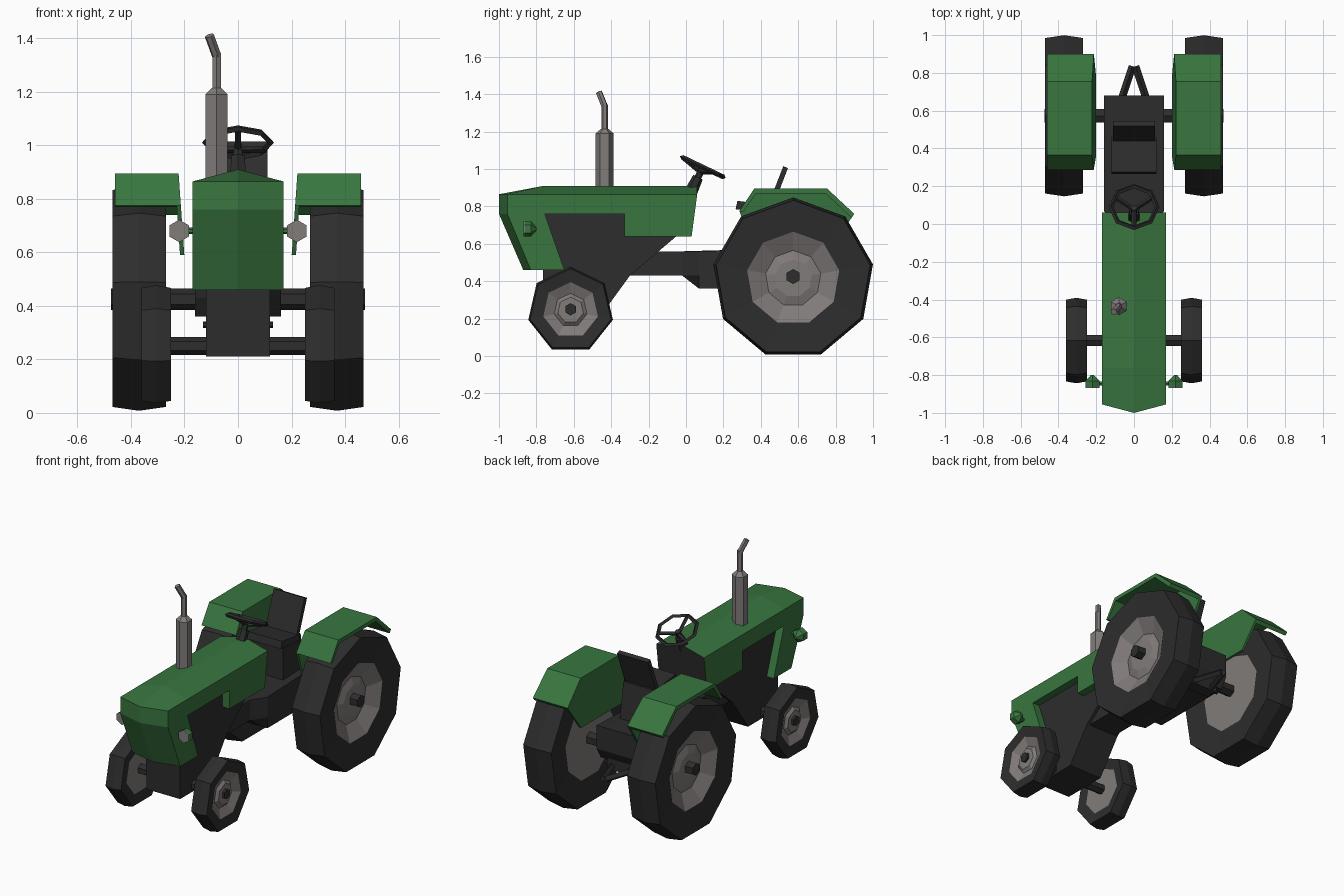
import bpy, bmesh, math
from mathutils import Vector

cube = bpy.data.objects.get("Cube")
if cube:
    bpy.data.objects.remove(cube)


def material(name, rgb):
    m = bpy.data.materials.new(name)
    m.use_nodes = True
    m.diffuse_color = (*rgb, 1)
    bsdf = next(n for n in m.node_tree.nodes if n.type == 'BSDF_PRINCIPLED')
    bsdf.inputs["Base Color"].default_value = (*rgb, 1)
    bsdf.inputs["Roughness"].default_value = 0.8
    return m


GREEN = material("paint green", (0.04, 0.18, 0.05))
DARK = material("dark rubber", (0.026, 0.026, 0.026))
GREY = material("warm grey metal", (0.22, 0.2, 0.195))


def finish(name, bm, mats, mirror=False):
    bmesh.ops.recalc_face_normals(bm, faces=bm.faces)
    me = bpy.data.meshes.new(name)
    bm.to_mesh(me)
    bm.free()
    ob = bpy.data.objects.new(name, me)
    bpy.context.collection.objects.link(ob)
    for m in mats:
        me.materials.append(m)
    if mirror:
        ob.modifiers.new("Mirror", 'MIRROR')
    return ob


def loft(name, rings, *mats):
    """Join side profiles (y, z) placed at x positions, mirrored across x = 0."""
    bm = bmesh.new()
    loops = [[bm.verts.new((x, y, z)) for y, z in prof] for x, prof in rings]
    n = len(loops[0])
    for a, b in zip(loops, loops[1:]):
        for i in range(n):
            j = (i + 1) % n
            bm.faces.new((a[i], a[j], b[j], b[i]))
    bm.faces.new(loops[-1])
    if rings[0][0] > 0:
        bm.faces.new(loops[0])
    return finish(name, bm, mats, True)


def rod(name, p, q, r1, r2, n, mat, mirror=False):
    p, q = Vector(p), Vector(q)
    d = q - p
    bm = bmesh.new()
    bmesh.ops.create_cone(bm, cap_ends=True, segments=n, radius1=r1, radius2=r2, depth=d.length)
    rot = d.to_track_quat('Z', 'Y').to_matrix()
    for v in bm.verts:
        v.co = rot @ v.co + (p + q) / 2
    return finish(name, bm, [mat], mirror)


def wheel(name, centre, sides, profile):
    """Revolve (radius, x offset, material of the band that follows) around the axle."""
    bm = bmesh.new()
    cx, cy, cz = centre
    loops = []
    for r, x, _ in profile:
        loops.append([bm.verts.new((cx + x, cy + r * math.sin(math.tau * i / sides),
                                    cz + r * math.cos(math.tau * i / sides))) for i in range(sides)])
    for (a, b), (_, _, m) in zip(zip(loops, loops[1:]), profile):
        for i in range(sides):
            j = (i + 1) % sides
            bm.faces.new((a[i], a[j], b[j], b[i])).material_index = m
    for loop in (loops[0], loops[-1]):
        bm.faces.new(loop).material_index = 1
    return finish(name, bm, [DARK, GREY], True)


# Hood with centre ridge, pointed nose and side cut-out
lower = [(-0.65, 0.46), (-0.755, 0.76), (-0.33, 0.76), (-0.33, 0.64), (0.03, 0.64)]
ridge = [(0.06, 0.91), (-0.76, 0.91), (-1, 0.865), (-1, 0.76), (-0.87, 0.46)]
edge = [(0.06, 0.865), (-0.76, 0.865), (-0.955, 0.865), (-0.955, 0.76), (-0.83, 0.46)]
hood = loft("hood", [(0, lower + ridge), (0.17, lower + edge)], GREEN, DARK)
for f in hood.data.polygons:
    if f.center.y > 0.02:
        f.material_index = 1

# Engine, gearbox and rear housing
loft("engine", [(0, e := [(-0.77, 0.78), (-0.76, 0.21), (-0.46, 0.21), (-0.3, 0.43),
                          (-0.04, 0.65), (-0.04, 0.78)]), (0.12, e)], DARK)
loft("gearbox", [(0, g := [(-0.4, 0.43), (0, 0.43), (0, 0.56), (-0.4, 0.56)]), (0.1, g)], DARK)
back = [(0.07, 0.36), (0.64, 0.36), (0.68, 0.43), (0.68, 0.58)]
inner = [(-0.02, 0.56), (-0.02, 0.43)] + back
outer = [(0.07, 0.56), (0.07, 0.43)] + back
loft("rear_housing", [(0, inner), (0.1, inner), (0.16, outer)], DARK)

# Seat
loft("seat_base", [(0, b := [(0.3, 0.55), (0.52, 0.55), (0.48, 0.8), (0.3, 0.8)]), (0.11, b)], DARK)
loft("seat_cushion", [(0, c := [(0.265, 0.785), (0.46, 0.765), (0.46, 0.805), (0.275, 0.83)]),
                      (0.12, c)], DARK)
loft("seat_back", [(0, s := [(0.425, 0.77), (0.455, 0.77), (0.545, 1.005), (0.52, 1.015)]),
                   (0.11, s)], DARK)

# Wheels
rear = (0.37, 0.573, 0.415)
front = (0.305, -0.617, 0.245)
wheel("rear_wheels", rear, 9, [
    (0.25, -0.085, 0), (0.418, -0.1, 0), (0.433, 0, 0), (0.418, 0.1, 0),
    (0.25, 0.085, 1), (0.15, 0.035, 1), (0.1, 0.05, 1), (0.04, 0.05, 1)])
wheel("front_wheels", front, 7, [
    (0.15, -0.045, 0), (0.222, -0.055, 0), (0.232, 0, 0), (0.222, 0.055, 0),
    (0.15, 0.045, 1), (0.09, 0.02, 1), (0.07, 0.035, 1), (0.03, 0.035, 1)])

# Axles and hubs
rod("rear_axle", (-0.475, 0.573, 0.425), (0.475, 0.573, 0.425), 0.04, 0.04, 6, DARK)
rod("front_axle", (-0.355, -0.617, 0.25), (0.355, -0.617, 0.25), 0.033, 0.033, 6, DARK)

# Fenders: bent sheet plus inner plate leaning toward the seat
top = [(0.285, 0.775), (0.365, 0.895), (0.755, 0.895), (0.9, 0.76)]
under = [(0.885, 0.74), (0.745, 0.87), (0.375, 0.87), (0.305, 0.77)]
loft("fender_tops", [(0.225, top + under), (0.46, top + under)], GREEN)
plate = top + [(0.78, 0.59), (0.36, 0.59)]
sides = loft("fender_sides", [(0.222, plate), (0.238, plate)], GREEN)
for v in sides.data.vertices:
    v.co.x -= (0.895 - v.co.z) * 0.07

# Headlights
hl = Vector((0.22, 0, 0.68))
at = lambda y: hl + Vector((0, y, 0))
rod("headlight_lenses", at(-0.868), at(-0.862), 0.042, 0.042, 6, GREY, True)
rod("headlight_rims", at(-0.862), at(-0.83), 0.042, 0.042, 6, GREEN, True)
rod("headlight_shells", at(-0.83), at(-0.8), 0.042, 0.01, 6, GREEN, True)
rod("headlight_arms", (0.16, -0.845, 0.68), (0.2, -0.845, 0.68), 0.012, 0.012, 6, GREEN, True)

# Exhaust
ex = lambda z: (-0.08, -0.435, z)
rod("exhaust_muffler", ex(0.86), ex(1.19), 0.048, 0.048, 6, GREY)
rod("exhaust_collar", ex(1.19), ex(1.215), 0.048, 0.02, 6, GREY)
rod("exhaust_pipe", ex(1.2), ex(1.345), 0.018, 0.018, 6, GREY)
rod("exhaust_tip", ex(1.335), (-0.107, -0.465, 1.41), 0.018, 0.018, 6, GREY)

# Steering wheel
tilt = -0.447
hub = Vector((0, 0.09, 1.01))
axis = Vector((0, -math.sin(tilt), math.cos(tilt)))
bpy.ops.mesh.primitive_torus_add(major_segments=8, minor_segments=4, major_radius=0.122,
                                 minor_radius=0.013, location=hub, rotation=(tilt, 0, 0))
ring = bpy.context.object
ring.name = "steering_wheel"
ring.data.materials.append(DARK)
down = Vector((0, math.cos(tilt), math.sin(tilt)))
for k in range(3):
    a = math.tau * k / 3 + math.pi
    tip = hub + 0.12 * (Vector((math.sin(a), 0, 0)) + down * math.cos(a))
    rod(f"steering_spoke_{k + 1}", hub - axis * 0.03, tip, 0.012, 0.012, 4, DARK)
rod("steering_column", hub - axis * 0.18, hub - axis * 0.01, 0.02, 0.018, 6, DARK)
rod("steering_boot", hub - axis * 0.16, hub - axis * 0.06, 0.036, 0.028, 6, DARK)

# Rear hitch
rod("hitch_arms", (0.08, 0.62, 0.335), (0.008, 0.835, 0.335), 0.02, 0.02, 4, DARK, True)
rod("hitch_pin", (-0.13, 0.63, 0.33), (0.13, 0.63, 0.33), 0.012, 0.012, 6, DARK)
loft("hitch_bracket", [(0, h := [(0.58, 0.31), (0.66, 0.31), (0.66, 0.38), (0.58, 0.38)]),
                       (0.1, h)], DARK)
